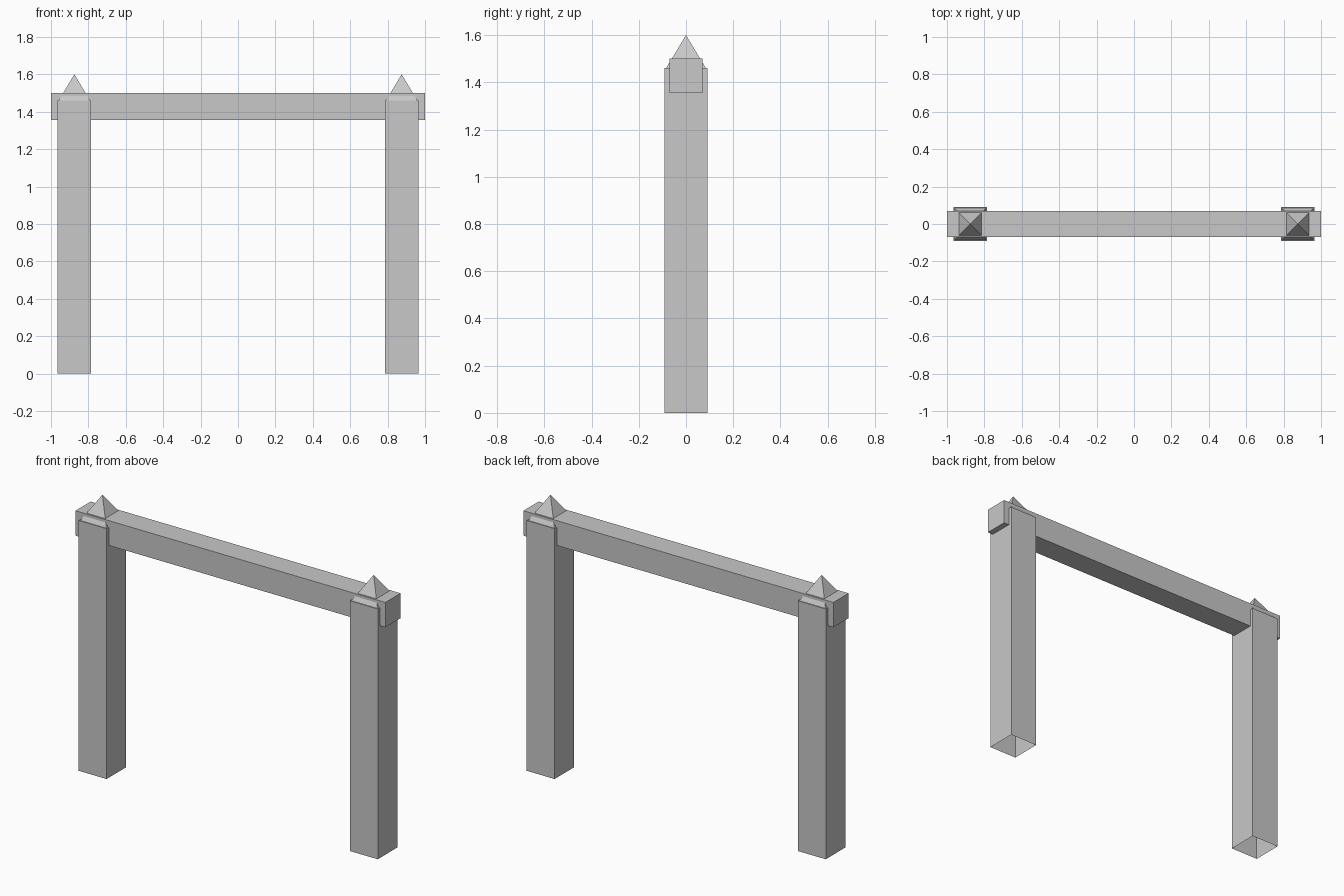
import bpy
import bmesh
from mathutils import Matrix, Vector

if "Cube" in bpy.data.objects:
    bpy.data.objects.remove(bpy.data.objects["Cube"], do_unlink=True)

# Single plain grey
grey = bpy.data.materials.new("plain_grey")
grey.use_nodes = True
colour = (0.58, 0.58, 0.58, 1)
grey.diffuse_color = colour
grey.node_tree.nodes["Principled BSDF"].inputs["Base Color"].default_value = colour


def new_box(size, centre):
    bm = bmesh.new()
    place = Matrix.Translation(centre) @ Matrix.Diagonal((*size, 1))
    bmesh.ops.create_cube(bm, size=1, matrix=place)
    return bm


def finish(name, bm):
    mesh = bpy.data.meshes.new(name)
    bm.to_mesh(mesh)
    bm.free()
    mesh.materials.append(grey)
    obj = bpy.data.objects.new(name, mesh)
    bpy.context.collection.objects.link(obj)


# Post: open underneath, narrow rim and pyramid point on top
def build_post(name, x):
    width, height, tip, rim = 0.18, 1.46, 1.6, 0.008
    bm = new_box((width, width, height), Vector((x, 0, height / 2)))
    bm.normal_update()
    bottom = [f for f in bm.faces if f.normal.z < -0.5]
    bmesh.ops.delete(bm, geom=bottom, context="FACES_ONLY")
    top = [f for f in bm.faces if f.normal.z > 0.5]
    bmesh.ops.inset_region(bm, faces=top, thickness=rim)
    point = bmesh.ops.poke(bm, faces=top)["verts"][0]
    point.co.z = tip
    finish(name, bm)


for side, x in (("left", 0.875), ("right", -0.875)):
    build_post(side + "_post", x)

# Crossbeam passing through both post heads
finish("crossbeam", new_box((2, 0.14, 0.145), Vector((0, 0, 1.4275))))
